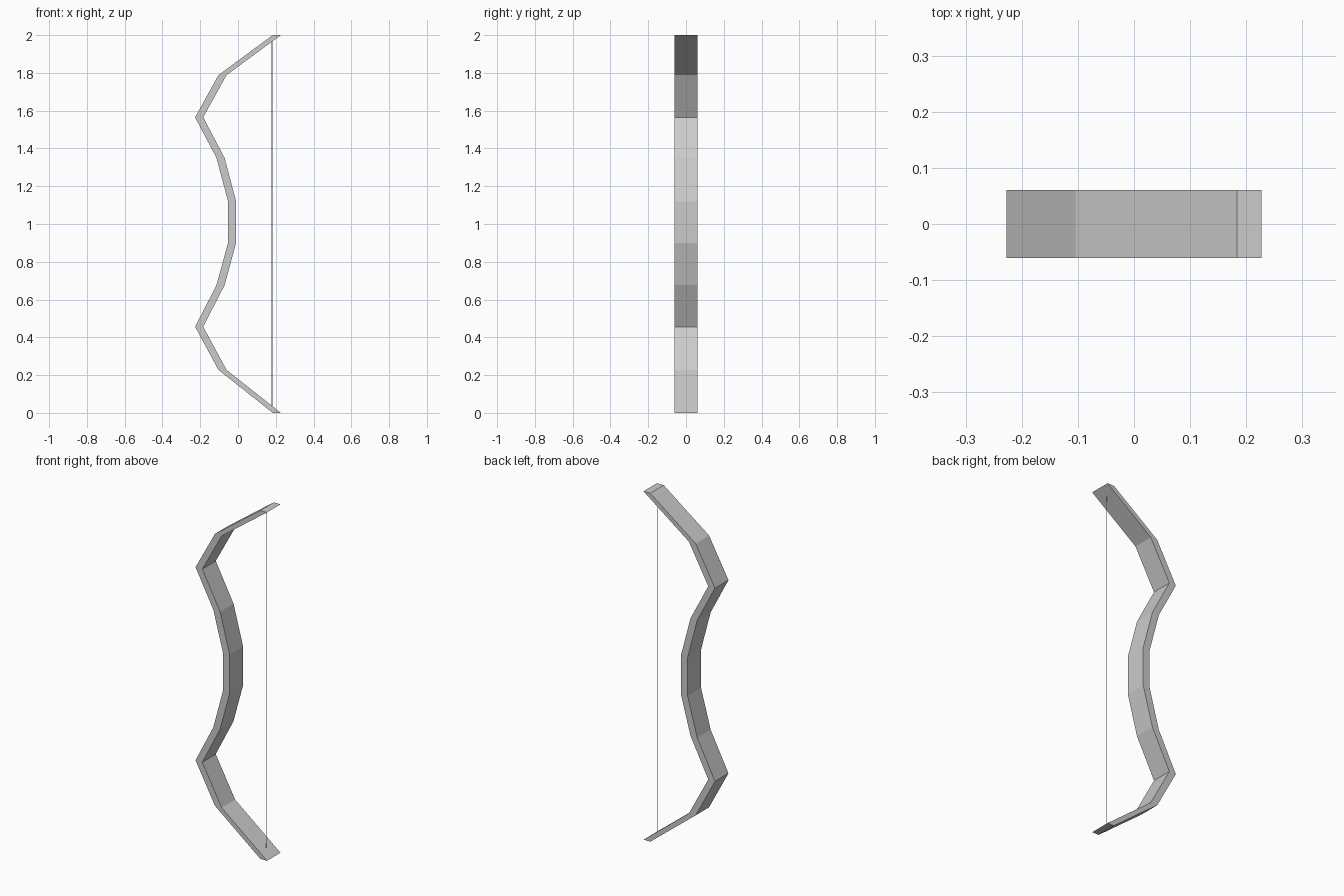
import bpy, bmesh

if "Cube" in bpy.data.objects:
    bpy.data.objects.remove(bpy.data.objects["Cube"])

HALF_DEPTH = 0.061
LIMB_WIDTH = 0.043


def make_object(name, bm):
    bmesh.ops.recalc_face_normals(bm, faces=bm.faces)
    mesh = bpy.data.meshes.new(name)
    bm.to_mesh(mesh)
    bm.free()
    obj = bpy.data.objects.new(name, mesh)
    bpy.context.collection.objects.link(obj)
    return obj


# Bow body: recurved left edge (x, z), swept as a rectangular band
path = [(0.184, 0.0), (-0.104, 0.228), (-0.227, 0.456), (-0.114, 0.676),
        (-0.053, 0.9), (-0.053, 1.12), (-0.114, 1.35), (-0.227, 1.565),
        (-0.104, 1.788), (0.184, 2.0)]
bm = bmesh.new()
rings = []
for x, z in path:
    corners = [(x, -HALF_DEPTH), (x + LIMB_WIDTH, -HALF_DEPTH),
               (x + LIMB_WIDTH, HALF_DEPTH), (x, HALF_DEPTH)]
    rings.append([bm.verts.new((cx, cy, z)) for cx, cy in corners])
for a, b in zip(rings, rings[1:]):
    for i in range(4):
        j = (i + 1) % 4
        bm.faces.new((a[i], a[j], b[j], b[i]))
bm.faces.new(rings[0])
bm.faces.new(rings[-1])
make_object("bow_limbs", bm)

# String: hair-thin strand between the tips
bm = bmesh.new()
bmesh.ops.create_cube(bm, size=1)
bmesh.ops.scale(bm, vec=(0.003, 0.001, 1.97), verts=bm.verts)
bmesh.ops.translate(bm, vec=(0.18, 0, 1.0), verts=bm.verts)
make_object("bow_string", bm)
